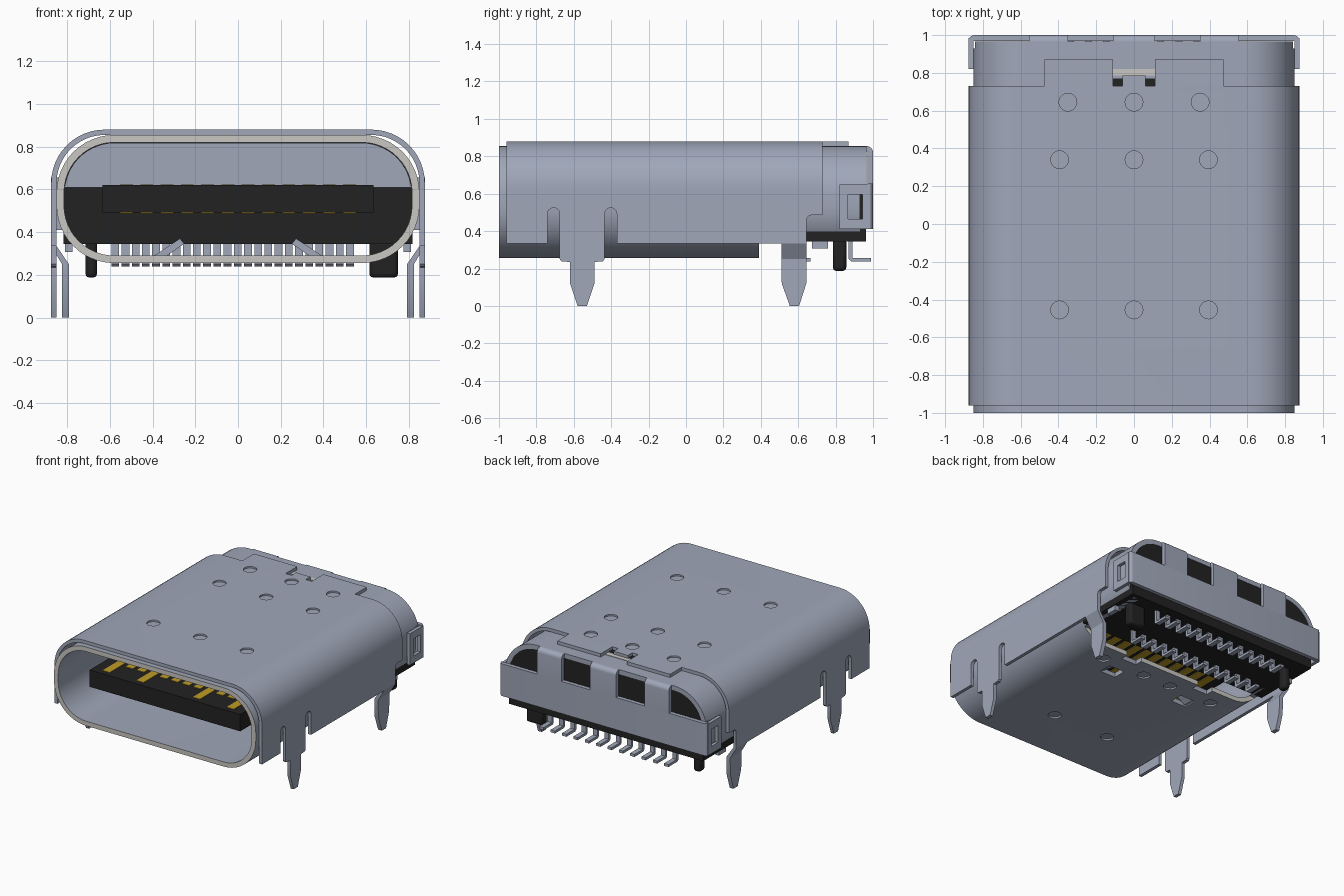
import bpy, bmesh, math
from mathutils import Vector

if "Cube" in bpy.data.objects:
    bpy.data.objects.remove(bpy.data.objects["Cube"], do_unlink=True)


def material(name, rgb):
    m = bpy.data.materials.new(name)
    m.use_nodes = True
    col = (*rgb, 1.0)
    m.diffuse_color = col
    m.node_tree.nodes["Principled BSDF"].inputs["Base Color"].default_value = col
    return m


STEEL = material("steel grey", (0.35, 0.386, 0.485))
EDGE = material("pale cut metal", (0.58, 0.57, 0.54))
BLACK = material("black plastic", (0.016, 0.016, 0.016))
GOLD = material("gold", (0.52, 0.33, 0.02))


def finish(name, bm, mat):
    bmesh.ops.recalc_face_normals(bm, faces=bm.faces)
    me = bpy.data.meshes.new(name)
    bm.to_mesh(me)
    bm.free()
    ob = bpy.data.objects.new(name, me)
    bpy.context.collection.objects.link(ob)
    me.materials.append(mat)
    return ob


def prism(name, pts, axis, a, b, mat):
    """Extrude a closed outline: (x, z) along y, (y, z) along x, or (x, y) along z."""
    place = {"x": lambda u, v, t: (t, u, v), "y": lambda u, v, t: (u, t, v),
             "z": lambda u, v, t: (u, v, t)}[axis]
    bm = bmesh.new()
    lo = [bm.verts.new(place(u, v, a)) for u, v in pts]
    hi = [bm.verts.new(place(u, v, b)) for u, v in pts]
    n = len(pts)
    bm.faces.new(lo)
    bm.faces.new(hi)
    for i in range(n):
        bm.faces.new((lo[i], lo[(i + 1) % n], hi[(i + 1) % n], hi[i]))
    return finish(name, bm, mat)


def box(name, x0, x1, y0, y1, z0, z1, mat):
    return prism(name, [(x0, y0), (x1, y0), (x1, y1), (x0, y1)], "z", z0, z1, mat)


def arc(cx, cy, r, a0, a1, n=12):
    return [(cx + r * math.cos(math.radians(a0 + (a1 - a0) * i / n)),
             cy + r * math.sin(math.radians(a0 + (a1 - a0) * i / n))) for i in range(n + 1)]


def round_rect(x, z0, z1, r):
    return (arc(x - r, z0 + r, r, -90, 0) + arc(x - r, z1 - r, r, 0, 90)
            + arc(r - x, z1 - r, r, 90, 180) + arc(r - x, z0 + r, r, 180, 270))


def cut(ob, cutters):
    """Subtract each cutter and delete it."""
    bpy.context.view_layer.objects.active = ob
    for c in cutters:
        c.hide_render = True
        m = ob.modifiers.new("cut", "BOOLEAN")
        m.operation, m.solver, m.object = "DIFFERENCE", "EXACT", c
        bpy.ops.object.modifier_apply(modifier=m.name)
        bpy.data.objects.remove(c, do_unlink=True)


def disc(x, y, z0, z1):
    return prism("cutter", arc(x, y, 0.047, 0, 345, 23), "z", z0, z1, STEEL)


# Inner shell: rounded tube, open at the front, floor removed at the rear
inner = prism("inner_shell", round_rect(0.85, 0.255, 0.855, 0.27), "y", -1, 0.965, STEEL)
cutters = [prism("cutter", round_rect(0.815, 0.29, 0.82, 0.235), "y", -1.2, 1.2, STEEL),
           box("cutter", -1, 1, 0.39, 1.2, 0.1, 0.345, STEEL),
           box("cutter", -1, 1, 0.93, 1.2, 0.1, 0.65, STEEL)]
for s in (-1, 1):
    for y0, y1 in ((0.10, 0.20), (0.33, 0.45)):
        cutters.append(box("cutter", s * 0.325 - 0.065, s * 0.325 + 0.065, y0, y1, 0.1, 0.33, STEEL))
    for x, y in ((0.24, -0.58), (0.12, 0.25), (0.49, 0.25)):
        cutters.append(disc(s * x, y, 0.1, 0.267))
cut(inner, cutters)
if len(inner.data.materials) < 2:
    inner.data.materials.append(EDGE)
for p in inner.data.polygons:
    cy = p.center.y
    p.material_index = int(abs(p.normal.y) > 0.99 and (cy < -0.99 or abs(cy - 0.39) < 0.005))

# Outer shell: roof with rounded shoulders
R = 0.25
outside = arc(0.875 - R, 0.88 - R, R, 0, 90) + arc(R - 0.875, 0.88 - R, R, 90, 180)
inside = arc(R - 0.875, 0.88 - R, R - 0.025, 180, 90) + arc(0.875 - R, 0.88 - R, R - 0.025, 90, 0)
roof = prism("outer_shell_roof", [(0.875, 0.55)] + outside + [(-0.875, 0.55), (-0.85, 0.55)]
             + inside + [(0.85, 0.55)], "y", -0.96, 0.73, STEEL)
cut(roof, [disc(x, y, 0.868, 1) for y, w in ((0.645, 0.35), (0.34, 0.394), (-0.455, 0.394))
           for x in (-w, 0, w)])

# Outer shell side walls with relief slots and the front legs
side = ([(-0.96, 0.55), (-0.96, 0.335), (-0.74, 0.335)]
        + arc(-0.7075, 0.4925, 0.0325, 180, 0, 8)
        + [(-0.675, 0.25), (-0.665, 0.238), (-0.62, 0.235), (-0.62, 0.12), (-0.58, 0.0), (-0.53, 0.0),
           (-0.49, 0.12), (-0.49, 0.235), (-0.445, 0.238), (-0.435, 0.25)]
        + arc(-0.4025, 0.4925, 0.0325, 180, 0, 8)
        + [(-0.37, 0.335), (0.645, 0.335)] + arc(0.67, 0.46, 0.025, 180, 90, 4)
        + [(0.73, 0.485), (0.73, 0.55)])

# Rear legs joggle inward below the wall
leg_sections = [(0.335, 0.51, 0.645, 0.8625), (0.25, 0.51, 0.645, 0.808),
                (0.12, 0.512, 0.643, 0.808), (0.0, 0.555, 0.605, 0.808)]


def rear_leg(name, s):
    bm = bmesh.new()
    rings = []
    for z, y0, y1, x in leg_sections:
        t = 0.0125 if x > 0.85 else 0.016
        rings.append([bm.verts.new((s * (x + dx), y, z))
                      for dx, y in ((-t, y0), (t, y0), (t, y1), (-t, y1))])
    bm.faces.new(rings[0])
    bm.faces.new(rings[-1])
    for a, b in zip(rings, rings[1:]):
        for i in range(4):
            bm.faces.new((a[i], a[(i + 1) % 4], b[(i + 1) % 4], b[i]))
    return finish(name, bm, STEEL)


for s, tag in ((1, "left"), (-1, "right")):
    prism(f"side_wall_{tag}", side, "x", s * 0.85, s * 0.875, STEEL)
    rear_leg(f"rear_leg_{tag}", s)
    # Roof tabs reaching over the rear cover, and the small side lugs
    box(f"roof_tab_{tag}", *sorted((s * 0.11, s * 0.475)), 0.73, 0.87, 0.853, 0.88, STEEL)
    box(f"slot_{tag}", *sorted((s * 0.06, s * 0.11)), 0.73, 0.77, 0.852, 0.858, BLACK)
    box(f"side_lug_{tag}", *sorted((s * 0.775, s * 0.81)), 0.675, 0.76, 0.308, 0.36, STEEL)
    # Rear cover clip arm with its latch window
    arm = box(f"clip_arm_{tag}", *sorted((s * 0.85, s * 0.875)), 0.82, 0.985, 0.41, 0.65, STEEL)
    cut(arm, [box("cutter", *sorted((s * 0.7, s * 1.0)), 0.865, 0.945, 0.465, 0.595, STEEL)])
    # Spring fingers bent up from the shell floor
    prism(f"spring_finger_{tag}", [(s * 0.40, 0.265), (s * 0.40, 0.285), (s * 0.272, 0.37),
                                   (s * 0.252, 0.345), (s * 0.37, 0.265)], "y", 0.105, 0.195, STEEL)
box("roof_centre_tab", -0.06, 0.06, 0.72, 0.785, 0.853, 0.88, STEEL)
box("slot_edge", -0.11, 0.11, 0.785, 0.82, 0.852, 0.858, EDGE)

# Rear cover plate with rounded ends, and straps folding over to the top
plate = ([(0.875, 0.97)] + arc(0.845, 0.97, 0.03, 0, 90, 5)
         + arc(-0.845, 0.97, 0.03, 90, 180, 5)[:-1] + [(-0.875, 0.97)])
prism("rear_plate", plate, "z", 0.41, 0.655, STEEL)
strap = [(0.95, 0.825), (0.95, 0.855)] + arc(0.965, 0.82, 0.035, 90, 0, 6) + [(1.0, 0.65), (0.97, 0.65), (0.97, 0.825)]
for x0, x1, tag in ((-0.11, 0.11, "centre"), (0.35, 0.555, "left"), (-0.555, -0.35, "right")):
    prism(f"rear_strap_{tag}", strap, "x", x0, x1, STEEL)

# Plastic housing filling the rear, with a metal wall above the tongue
h = 0.818
body = [(h, 0.345)] + arc(h - 0.235, h - 0.231 + 0.002, 0.235, 0, 90)
body += [(-x, z) for x, z in reversed(body)]
prism("housing", body, "y", 0.42, 0.962, BLACK)
prism("inner_wall", [(-0.813, 0.61), (0.813, 0.61)] + arc(0.578, 0.583, 0.235, 10, 90)
      + arc(-0.578, 0.583, 0.235, 90, 170), "y", 0.40, 0.425, STEEL)

# Tongue with contacts above and below
box("tongue", -0.635, 0.635, -0.88, 0.43, 0.492, 0.62, BLACK)
for i in range(12):
    x = (i - 5.5) * 0.095
    front = -0.84 if i in (0, 3, 8, 11) else -0.70
    for tag, z in (("upper", 0.616), ("lower", 0.487)):
        box(f"contact_{tag}_{i + 1}", x - 0.03, x + 0.03, front, 0.38, z, z + 0.008, GOLD)

# Two staggered rows of solder leads with feet bent backwards
for i in range(24):
    x = -0.575 + 0.0478 * i
    y0, y1 = ((0.55, 0.665), (0.87, 0.99))[i % 2]
    lead = [(y0, 0.36), (y0, 0.25), (y0 + 0.012, 0.238), (y1, 0.238), (y1, 0.257),
            (y0 + 0.02, 0.257), (y0 + 0.02, 0.36)]
    prism(f"lead_{i + 1}", lead, "x", x - 0.018, x + 0.018, STEEL)

# Locating pegs, one wide and one narrow
for tag, x0, x1 in (("left", 0.615, 0.75), ("right", -0.715, -0.66)):
    peg = box(f"peg_{tag}", x0, x1, 0.785, 0.857, 0.187, 0.36, BLACK)
    bev = peg.modifiers.new("bevel", "BEVEL")
    bev.width, bev.segments = 0.018, 2

# Smooth curved sheet metal, sharp elsewhere
bpy.ops.object.select_all(action="DESELECT")
for ob in bpy.context.scene.objects:
    if ob.type == "MESH":
        ob.select_set(True)
        bpy.context.view_layer.objects.active = ob
bpy.ops.object.shade_smooth_by_angle(angle=math.radians(30))
